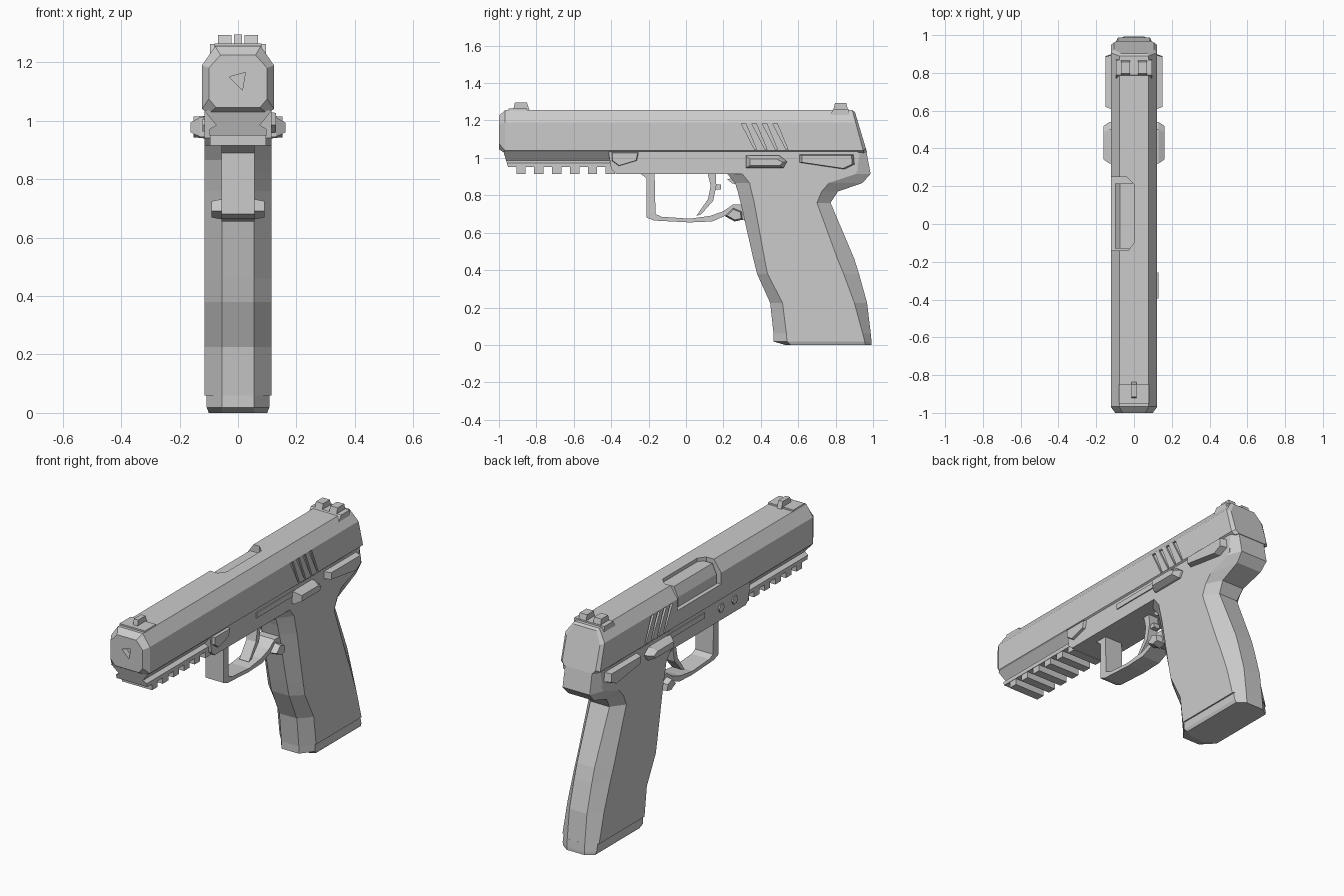
import bpy, bmesh, math
from mathutils import Vector

grey = bpy.data.materials.new("light_grey")
grey.diffuse_color = (0.6, 0.6, 0.6, 1)


def loft(name, *stacks):
    """Each stack is a list of equal-length rings, skinned and capped."""
    bm = bmesh.new()
    for rings in stacks:
        vs = [[bm.verts.new(p) for p in r] for r in rings]
        n = len(vs[0])
        for a, b in zip(vs, vs[1:]):
            for i in range(n):
                j = (i + 1) % n
                bm.faces.new((a[i], a[j], b[j], b[i]))
        bm.faces.new(vs[0])
        bm.faces.new(vs[-1])
    bmesh.ops.recalc_face_normals(bm, faces=bm.faces)
    me = bpy.data.meshes.new(name)
    bm.to_mesh(me)
    bm.free()
    me.materials.append(grey)
    ob = bpy.data.objects.new(name, me)
    bpy.context.collection.objects.link(ob)
    return ob


def side_rings(pts, x0, x1, s=1.0):
    """Rings of a (y, z) profile from x0 to x1, the last one scaled by s."""
    cy = sum(p[0] for p in pts) / len(pts)
    cz = sum(p[1] for p in pts) / len(pts)
    return [[(x0, y, z) for y, z in pts],
            [(x1, cy + (y - cy) * s, cz + (z - cz) * s) for y, z in pts]]


def prism(name, pts, x0, x1, s=1.0):
    return loft(name, side_rings(pts, x0, x1, s))


def rect(y0, y1, z0, z1):
    return [(y0, z0), (y1, z0), (y1, z1), (y0, z1)]


def mirrored(half):
    """Close a half section of 3D points across x = 0."""
    return half + [(-x, y, z) for x, y, z in reversed(half)]


# Slide: chamfered section, tapered muzzle, raked rear
def slide_ring(pts, y):
    return mirrored([(x, y(z), z) for x, z in pts])

full = [(0.1, 1.025), (0.123, 1.04), (0.123, 1.19), (0.078, 1.255)]
nose = [(0.075, 1.045), (0.1, 1.075), (0.1, 1.18), (0.06, 1.225)]
tail = [(0.09, 1.03), (0.105, 1.05), (0.105, 1.18), (0.07, 1.245)]
slide = loft("slide", [
    slide_ring(nose, lambda z: -1.0),
    slide_ring(full, lambda z: -0.967),
    slide_ring(full, lambda z: 0.95 - (z - 1.03) * 0.27),
    slide_ring(tail, lambda z: 0.968 - (z - 1.03) * 0.3)])

# Cutters: ejection port on the left, rear grip grooves, muzzle recess
port = [(-0.2, -0.14), (-0.03, -0.14), (0.0, -0.1), (0.0, 0.21), (-0.04, 0.25), (-0.2, 0.25)]
cuts = [[[(x, y, z) for x, y in port] for z in (1.125, 1.35)]]
for side in (-1, 1):
    for i in range(4):
        y = 0.295 + i * 0.056
        groove = [(y, 1.185), (y + 0.024, 1.185), (y + 0.082, 1.045), (y + 0.072, 1.045)]
        cuts.append(side_rings(groove, side * 0.112, side * 0.2))
tri = [(0.025, 1.165), (-0.03, 1.15), (0.015, 1.105)]
cuts.append([[(x, y, z) for x, z in tri] for y in (-1.1, -0.97)])
cutter = loft("slide_cutter", *cuts)
cutter.hide_render = True
cutter.hide_viewport = True
cutter.display_type = 'WIRE'
mod = slide.modifiers.new("cuts", 'BOOLEAN')
mod.operation = 'DIFFERENCE'
mod.solver = 'EXACT'
mod.object = cutter

# Barrel hood inside the port
hood = [(-0.1, 1.11), (-0.1, 1.18), (-0.075, 1.235), (0.01, 1.235), (0.01, 1.11)]
loft("barrel_hood", [[(x, y, z) for x, z in hood] for y in (-0.13, 0.215)])

# Sights
prism("front_sight_base", rect(-0.95, -0.85, 1.225, 1.264), -0.08, 0.08)
prism("front_sight_blade", [(-0.925, 1.25), (-0.915, 1.295), (-0.85, 1.295), (-0.835, 1.25)], -0.014, 0.014)
prism("rear_sight_base", [(0.755, 1.21), (0.79, 1.262), (0.868, 1.262), (0.875, 1.21)], -0.095, 0.095)
for side in (-1, 1):
    prism("rear_sight_post", [(0.785, 1.25), (0.797, 1.293), (0.857, 1.293), (0.868, 1.25)],
          side * 0.022, side * 0.068)

# Dust cover with accessory rail teeth
cover = [(0.116, 1.035), (0.075, 0.985), (0.097, 0.972), (0.097, 0.95)]
loft("dust_cover", [
    mirrored([(x, -0.975 + (1.03 - z) * 0.3, z) for x, z in cover]),
    mirrored([(x, -0.38, z) for x, z in cover])])
for i in range(6):
    y = -0.907 + i * 0.0955
    prism("rail_tooth", rect(y, y + 0.05, 0.915, 0.955), -0.095, 0.095)

# Frame
prism("frame", [(-0.415, 1.035), (-0.4, 0.94), (-0.375, 0.915), (0.8, 0.915), (0.92, 0.93), (0.92, 1.035)],
      -0.114, 0.114)


# Grip and base: (z, front, front corner, rear corner, rear, half width, rear half width)
def grip_ring(z, yf, yfc, yrc, yr, w=0.115, wr=0.055):
    return mirrored([(0.055, yf, z), (w, yfc, z), (w, yrc, z), (wr, yr, z)])

loft("grip", [grip_ring(*r) for r in (
    (0.06, 0.468, 0.537, 0.945, 0.988),
    (0.225, 0.45, 0.516, 0.90, 0.968),
    (0.38, 0.38, 0.436, 0.843, 0.925),
    (0.46, 0.36, 0.42, 0.81, 0.90),
    (0.76, 0.292, 0.365, 0.70, 0.773, 0.115, 0.06),
    (0.82, 0.277, 0.35, 0.725, 0.812, 0.115, 0.07),
    (0.866, 0.262, 0.34, 0.765, 0.944, 0.115, 0.08),
    (0.915, 0.22, 0.30, 0.91, 0.987, 0.115, 0.085),
    (1.03, 0.22, 0.30, 0.93, 0.965, 0.115, 0.085))])
loft("magazine_base", [grip_ring(*r) for r in (
    (0.0, 0.53, 0.56, 0.96, 0.992, 0.1),
    (0.018, 0.468, 0.54, 0.955, 0.992, 0.107),
    (0.062, 0.468, 0.537, 0.945, 0.988, 0.107))])

# Trigger guard and trigger
prism("trigger_guard", [
    (-0.25, 0.92), (-0.21, 0.89), (-0.21, 0.68), (-0.17, 0.665), (0.02, 0.655), (0.14, 0.66),
    (0.22, 0.695), (0.33, 0.66), (0.33, 0.75), (0.25, 0.75), (0.2, 0.715), (0.13, 0.69),
    (0.02, 0.675), (-0.13, 0.685), (-0.163, 0.7), (-0.168, 0.92)], -0.056, 0.056)
prism("trigger", [
    (0.115, 0.92), (0.132, 0.85), (0.118, 0.78), (0.055, 0.69), (0.08, 0.697),
    (0.145, 0.77), (0.162, 0.85), (0.16, 0.92)], -0.03, 0.03)
prism("trigger_stop", rect(0.15, 0.187, 0.832, 0.858), -0.02, 0.02)
prism("guard_tang", [(0.22, 0.885), (0.27, 0.9), (0.3, 0.86), (0.25, 0.862)], -0.05, 0.05)

# Controls found on both sides
for side in (-1, 1):
    prism("magazine_paddle", [(0.205, 0.69), (0.25, 0.735), (0.3, 0.715), (0.305, 0.67), (0.26, 0.66)],
          side * 0.04, side * 0.09, 0.75)
    prism("slide_stop_bar", rect(0.0, 0.34, 0.985, 1.015), side * 0.1, side * 0.12)
    stop = [(0.32, 0.945), (0.32, 1.012), (0.5, 1.012), (0.54, 0.98), (0.52, 0.945)]
    loft("slide_stop_pad", [
        [(side * 0.1, y, z) for y, z in stop],
        [(side * 0.13, y, z) for y, z in stop],
        [(side * 0.162, 0.43 + (y - 0.43) * 0.8, 0.975 + (z - 0.975) * 0.5) for y, z in stop]])
    prism("safety_lever", [(0.6, 1.018), (0.9, 1.018), (0.905, 0.965), (0.85, 0.938), (0.6, 0.975)],
          side * 0.1, side * 0.152, 0.88)

# Takedown catch on the right, pins on the left
prism("takedown_catch", [(-0.4, 1.03), (-0.4, 0.985), (-0.36, 0.955), (-0.26, 0.985), (-0.25, 1.03)], 0.1, 0.13, 0.9)
for y in (-0.27, -0.15):
    prism("frame_pin", [(y + 0.025 * math.cos(a * math.tau / 6), 0.985 + 0.025 * math.sin(a * math.tau / 6))
                        for a in range(6)], -0.1, -0.121)
